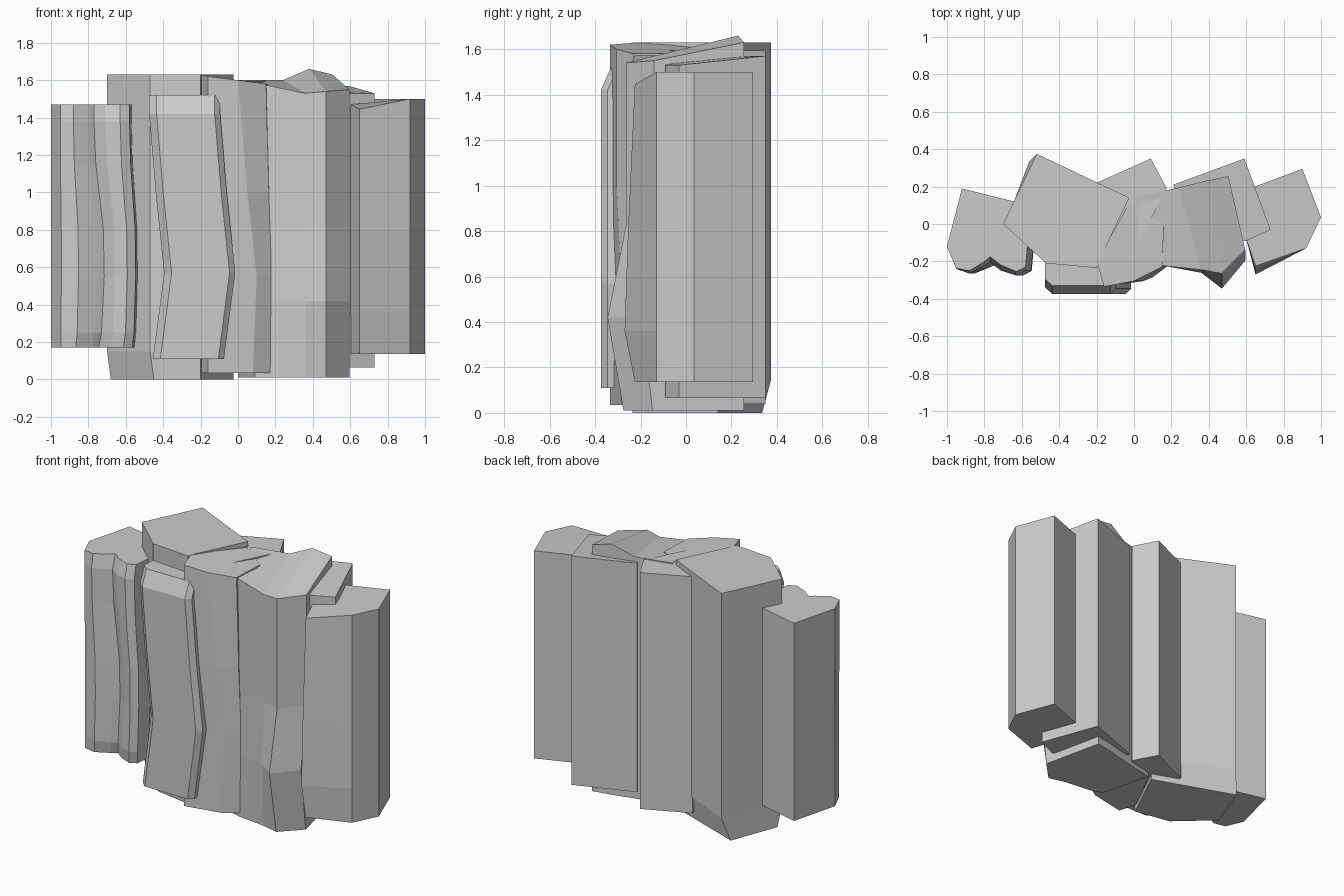
import bpy, bmesh


def column(name, outline, levels, creases=()):
    """Loft a rock column. outline: (x, y, top height change, shift weight);
    levels, bottom to top: (z, dx, dy), shifting only the weighted corners."""
    bm = bmesh.new()
    rings = []
    for i, (z, dx, dy) in enumerate(levels):
        top = i == len(levels) - 1
        rings.append([bm.verts.new((x + dx * w, y + dy * w, z + (dz if top else 0)))
                      for x, y, dz, w in outline])
    n = len(outline)
    for a, b in zip(rings, rings[1:]):
        for i in range(n):
            j = (i + 1) % n
            bm.faces.new((a[i], a[j], b[j], b[i]))
    bm.faces.new(rings[0][::-1])
    bm.faces.new(rings[-1])
    for i, j in creases:
        bmesh.ops.connect_verts(bm, verts=[rings[-1][i], rings[-1][j]])
    bmesh.ops.recalc_face_normals(bm, faces=bm.faces[:])
    me = bpy.data.meshes.new(name)
    bm.to_mesh(me)
    bm.free()
    ob = bpy.data.objects.new(name, me)
    bpy.context.collection.objects.link(ob)
    return ob


# Left column with two rounded, bent front ribs
column("left_column",
       [(-.92, .19, 0, 0), (-.60, .11, 0, 0), (-.57, -.14, 0, .6), (-.58, -.25, 0, .6),
        (-.63, -.275, 0, .7), (-.71, -.25, 0, 1), (-.77, -.205, 0, 1), (-.80, -.225, 0, .8),
        (-.88, -.265, 0, .5), (-.95, -.24, 0, .1), (-1, -.12, 0, 0)],
       [(.17, .025, .02), (.25, .04, 0), (.55, .055, 0), (.8, .05, 0),
        (1.15, .01, 0), (1.38, 0, 0), (1.47, 0, .03)])

# Tall block behind the front slab, tapered at the foot
column("tall_block",
       [(-.70, 0, 0, -.5), (-.52, .375, 0, 1), (-.025, .14, 0, 0), (-.18, -.18, 0, 0),
        (-.20, -.235, 0, 0), (-.47, -.21, 0, -.5)],
       [(0, -.04, -.04), (.15, 0, 0), (1.63, 0, 0)])

# Thin bent slab at the front
column("front_slab",
       [(-.475, -.20, 0, 1), (-.475, -.34, 0, 1), (-.435, -.375, 0, 1),
        (-.125, -.375, 0, 1), (-.095, -.345, 0, 1), (-.095, -.20, 0, 1)],
       [(.11, .02, 0), (.57, .08, 0), (1.0, .035, 0), (1.42, 0, 0), (1.52, 0, .045)])

# Faceted centre column
column("centre_column",
       [(-.20, -.2, .03, 0), (-.16, -.335, .02, 0), (0, -.305, 0, 1),
        (.15, -.23, -.02, .3), (.16, 0, -.02, 0), (-.02, .12, 0, 0)],
       [(.035, .08, .02), (.55, .10, .02), (1.0, .05, 0), (1.60, 0, 0)])

# Column behind the centre
column("rear_centre_column",
       [(-.20, .22, 0, 0), (.09, .35, 0, 0), (.175, .19, 0, 0), (0, -.15, 0, 0),
        (-.18, -.15, 0, 0)],
       [(.04, 0, 0), (1.595, 0, 0)])

# Ridged column with a bulging front corner
column("ridged_column",
       [(0, .14, 0, 0), (.24, .195, 0, 0), (.38, .23, .06, 0), (.505, .255, .03, 0),
        (.595, -.14, -.05, .7), (.47, -.265, -.06, 1), (.36, -.245, -.07, .2),
        (.17, -.225, -.03, 0), (.09, -.2, -.02, 0)],
       [(.01, 0, -.01), (.42, 0, -.08), (.82, 0, 0), (1.6, 0, 0)],
       [(2, 5), (1, 6), (0, 7)])

# Column behind the ridged one
column("rear_right_column",
       [(.21, .21, .04, 0), (.59, .35, .04, 0), (.73, -.03, 0, 0), (.6, -.09, 0, 0),
        (.33, -.08, .02, 0)],
       [(.065, 0, 0), (1.53, 0, 0)])

# Right-hand column
column("right_column",
       [(.62, .19, 0, 0), (.90, .295, 0, 0), (1, .035, 0, 0), (.92, -.13, 0, 0),
        (.65, -.225, -.055, 1), (.6, -.08, -.03, 0)],
       [(.135, 0, 0), (.36, 0, -.045), (.8, 0, -.03), (1.5, 0, 0)])
